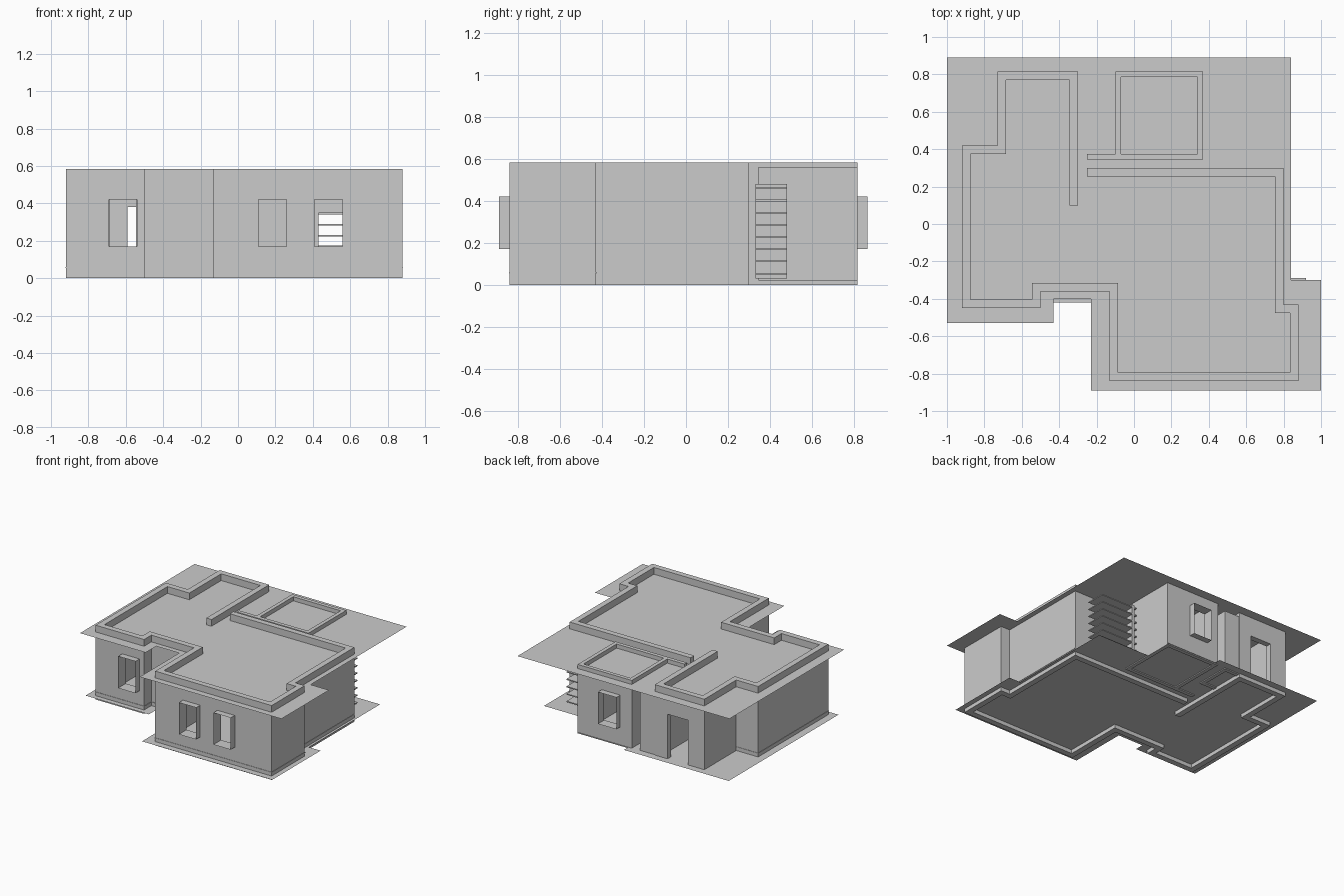
import bpy, bmesh
from mathutils import Vector

if "Cube" in bpy.data.objects:
    bpy.data.objects.remove(bpy.data.objects["Cube"])

T = 0.045            # wall thickness
Z_ROOF, Z_FLOOR = 0.53, 0.03


def finish(bm, name, recalc=True):
    if recalc:
        bmesh.ops.recalc_face_normals(bm, faces=bm.faces)
    me = bpy.data.meshes.new(name)
    bm.to_mesh(me)
    bm.free()
    ob = bpy.data.objects.new(name, me)
    bpy.context.collection.objects.link(ob)
    return ob


def sheet(name, pts, z):
    bm = bmesh.new()
    bm.faces.new([bm.verts.new((x, y, z)) for x, y in pts])
    return finish(bm, name, False)


def box(name, x0, x1, y0, y1, z0, z1):
    bm = bmesh.new()
    bmesh.ops.create_cube(bm, size=1)
    for v in bm.verts:
        v.co = ((x0 + x1) / 2 + v.co.x * (x1 - x0),
                (y0 + y1) / 2 + v.co.y * (y1 - y0),
                (z0 + z1) / 2 + v.co.z * (z1 - z0))
    return finish(bm, name)


def wall(name, pts, z0, z1, thick=T, closed=False):
    """Mitred wall along its outer line, thickness to the left."""
    p = [Vector(q) for q in pts]
    n = len(p)

    def normal(i):
        d = (p[(i + 1) % n] - p[i]).normalized()
        return Vector((-d.y, d.x))

    bm = bmesh.new()
    rings = []
    for i in range(n):
        a = normal(i - 1) if closed or i > 0 else normal(i)
        b = normal(i) if closed or i < n - 1 else a
        off = (a + b) / (1 + a.dot(b)) * thick
        q = p[i] + off
        rings.append([bm.verts.new((c.x, c.y, z)) for c, z in
                      ((p[i], z0), (q, z0), (q, z1), (p[i], z1))])
    for i in range(n if closed else n - 1):
        r, s = rings[i], rings[(i + 1) % n]
        for k in range(4):
            m = (k + 1) % 4
            bm.faces.new((r[k], s[k], s[m], r[m]))
    if not closed:
        bm.faces.new(rings[0])
        bm.faces.new(rings[-1])
    return finish(bm, name)


def cut(ob, *dims):
    c = box("cutter", *dims)
    c.hide_render = True
    m = ob.modifiers.new("opening", 'BOOLEAN')
    m.operation, m.solver, m.object = 'DIFFERENCE', 'EXACT', c
    bpy.context.view_layer.objects.active = ob
    bpy.ops.object.modifier_apply(modifier=m.name)
    bpy.data.objects.remove(c)


def window_sleeve(name, x0, x1, y0, y1, z0=0.17, z1=0.42):
    bm = bmesh.new()
    c = [(x0, z0), (x1, z0), (x1, z1), (x0, z1)]
    f = [bm.verts.new((x, y0, z)) for x, z in c]
    b = [bm.verts.new((x, y1, z)) for x, z in c]
    for k in range(4):
        m = (k + 1) % 4
        bm.faces.new((f[k], f[m], b[m], b[k]))
    return finish(bm, name, False)


# roof and floor sheets
sheet("roof", [(-1, -.53), (-.43, -.53), (-.43, -.40), (-.23, -.40), (-.23, -.89), (1, -.89),
               (1, -.30), (.84, -.30), (.84, .89), (-1, .89)], Z_ROOF)
sheet("floor", [(-.98, -.49), (-.43, -.49), (-.43, -.42), (-.21, -.42), (-.21, -.89), (.92, -.89),
                (.92, -.29), (.82, -.29), (.82, .59), (.37, .59), (.37, .82), (-.07, .82),
                (-.07, .87), (-.98, .87)], Z_FLOOR)

# main outer wall, rising above the roof as a parapet
outline = [(-.30, .10), (-.30, .815), (-.73, .815), (-.73, .42), (-.92, .42), (-.92, -.45),
           (-.50, -.45), (-.50, -.36), (-.13, -.36), (-.13, -.84), (.88, -.84), (.88, -.43),
           (.80, -.43), (.80, .30), (-.25, .30)]
main = wall("main_wall", outline, 0, .583)
wall("base_strip", [(x, y) for x, y in outline[3:-1]], .055, .061, -.003)

# front windows, back door, inner opening
for i, (x, y) in enumerate(((-.69, -.45), (.11, -.84), (.41, -.84))):
    cut(main, x, x + .15, y - .03, y + T + .03, .17, .42)
    window_sleeve(f"front_window_frame_{i}", x, x + .15, y - .05, y + T)
cut(main, -.59, -.41, .74, .85, Z_FLOOR, .38)
cut(main, .43, .56, .23, .33, .06, .35)

# lower back room with its window
room = wall("back_room_wall", [(-.10, .345), (.37, .345), (.37, .815), (-.10, .815)],
            .022, .562, .03, True)
cut(room, 0, .16, .76, .85, .17, .42)
window_sleeve("back_window_frame", 0, .16, .785, .863)
wall("room_link_wall", [(-.25, .345), (-.10, .345)], .022, .562, .03)

# small closet beside the back door
wall("closet_wall", [(-.30, .53), (-.17, .53), (-.17, .81), (-.30, .81)], .022, .50, .03)

# stacked slats in the back corner
for i in range(8):
    z = .05 + i * .058
    box(f"slat_{i}", .38, .70, .33, .48, z, z + .008)
box("slat_support", .40, .42, .33, .48, .03, .48)
